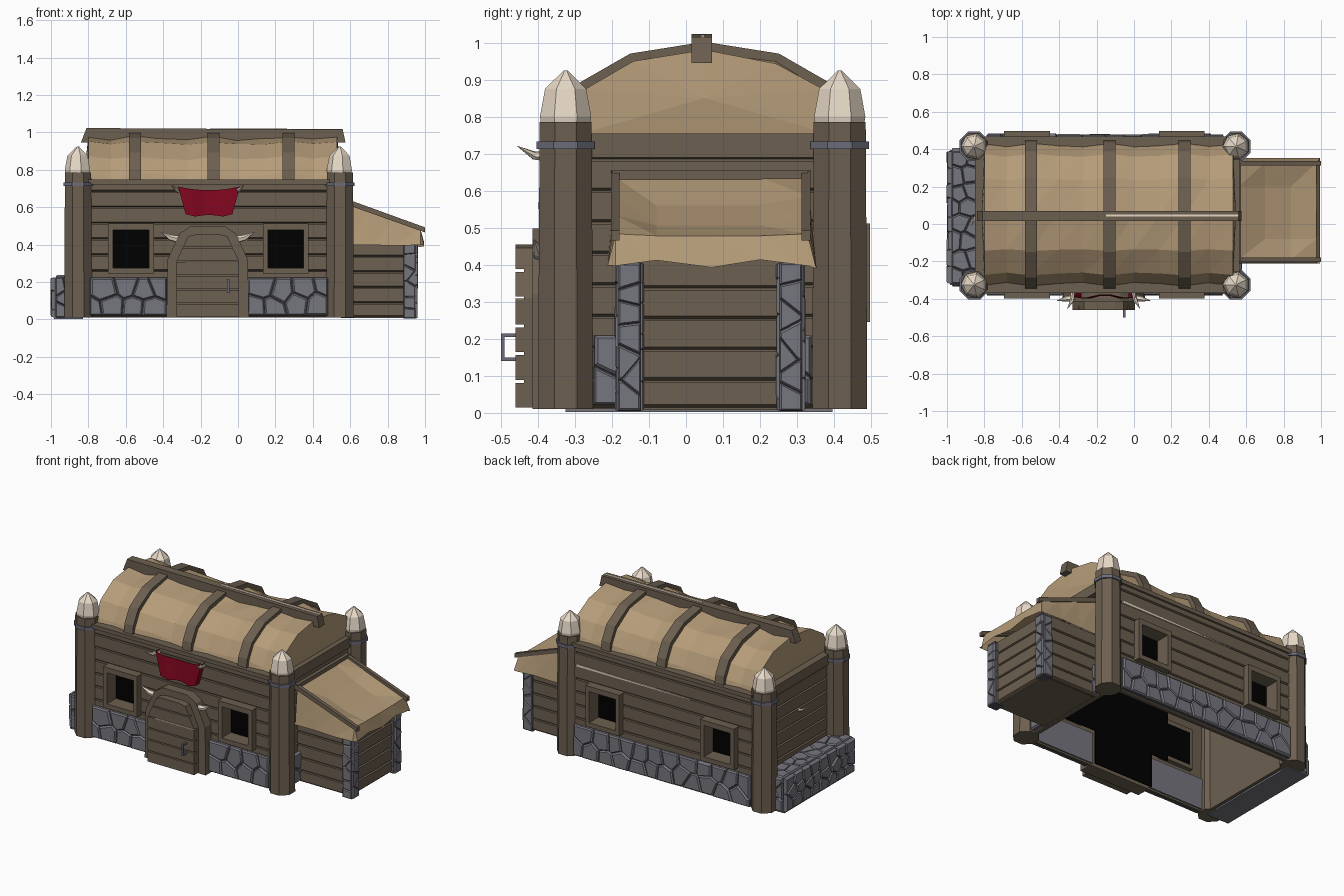
import bpy, bmesh, math, random
from mathutils import Vector as V

if "Cube" in bpy.data.objects:
    bpy.data.objects.remove(bpy.data.objects["Cube"])
random.seed(4)

def material(name, r, g, b):
    m = bpy.data.materials.new(name)
    m.diffuse_color = (r, g, b, 1)
    m.use_nodes = True
    m.node_tree.nodes["Principled BSDF"].inputs["Base Color"].default_value = m.diffuse_color
    return m
WOOD = material("wood", .15, .115, .08)
HIDE = material("tan_hide", .46, .33, .19)
STONE = material("grey_stone", .18, .18, .21)
MORTAR = material("dark_mortar", .08, .08, .095)
BONE = material("bone", .84, .73, .60)
RED = material("red_cloth", .22, .002, .014)
BLACK = material("black", 0, 0, 0)
IRON = material("iron", .15, .15, .20)

def finish(bm, name, mat):
    bmesh.ops.recalc_face_normals(bm, faces=bm.faces[:])
    me = bpy.data.meshes.new(name)
    bm.to_mesh(me)
    bm.free()
    me.materials.append(mat)
    bpy.context.collection.objects.link(bpy.data.objects.new(name, me))

def loft(bm, rings):
    vs = [[bm.verts.new(p) for p in r] for r in rings]
    n = len(vs[0])
    for a, b in zip(vs, vs[1:]):
        for i in range(n):
            bm.faces.new((a[i], a[(i + 1) % n], b[(i + 1) % n], b[i]))
    bm.faces.new(vs[0])
    bm.faces.new(vs[-1])

def prism(bm, pts, axis, a, b):
    put = (lambda p, t: V((t, p[0], p[1]))) if axis == 'x' else (lambda p, t: V((p[0], t, p[1])))
    loft(bm, [[put(p, t) for p in pts] for t in (a, b)])

def box(bm, x0, x1, y0, y1, z0, z1):
    prism(bm, [(x0, z0), (x1, z0), (x1, z1), (x0, z1)], 'y', y0, y1)

def plank(bm, axis, face, back, a, b, z0, z1):
    # board with an undercut lower edge, which makes the seam
    inner = face + math.copysign(.015, back - face)
    prism(bm, [(back, z0), (inner, z0), (inner, z0 + .005), (face, z0 + .012), (face, z1), (back, z1)], axis, a, b)

def lathe(bm, x, y, rings, n=8):
    loft(bm, [[V((x + r * math.cos(math.tau * (i + .5) / n), y + r * math.sin(math.tau * (i + .5) / n), z))
               for i in range(n)] for r, z in rings])

def grid(bm, rows):
    vs = [[bm.verts.new(p) for p in r] for r in rows]
    for a, b in zip(vs, vs[1:]):
        for i in range(len(a) - 1):
            q = (a[i], a[i + 1], b[i + 1], b[i])
            bm.faces.new(q[:3])
            bm.faces.new((q[0], q[2], q[3]))

def clip(poly, p, n):
    # keep the side of a 2D polygon where (q - p).n <= 0
    out = []
    for a, b in zip(poly, poly[1:] + poly[:1]):
        da, db = (a - p).dot(n), (b - p).dot(n)
        if da <= 0:
            out.append(a)
        if da * db < 0:
            out.append(a.lerp(b, da / (da - db)))
    return out

def stones(bm, o, u, v, w, h, depth=.02, size=.11):
    # irregular cells with chamfered faces filling a rectangle
    o, u, v = V(o), V(u), V(v)
    nrm = u.cross(v)
    nx, ny = max(1, round(w / size)), max(1, round(h / size))
    seeds = [V(((i + .5 + .5 * (j % 2 - .5) + random.uniform(-.28, .28)) * w / nx,
                (j + .5 + random.uniform(-.25, .25)) * h / ny)) for i in range(nx) for j in range(ny)]
    for s in seeds:
        poly = [V((0, 0)), V((w, 0)), V((w, h)), V((0, h))]
        for t in seeds:
            if t is not s and poly:
                poly = clip(poly, (s + t) / 2, t - s)
        if len(poly) < 3:
            continue
        c = sum(poly, V((0, 0))) / len(poly)
        d = depth * random.uniform(.8, 1.1)
        loft(bm, [[o + u * q.x + v * q.y + nrm * (d * k) for q in (c + (p - c) * f for p in poly)]
                  for f, k in ((.98, 0), (.96, .6), (.83, 1))])

def horn(bm, p0, p1, p2, r):
    rings = []
    for p, s in ((p0, 1), (p1, .75), (p2, .05)):
        d = V(p2) - V(p0)
        a = d.orthogonal().normalized()
        b = d.cross(a).normalized()
        rings.append([V(p) + (a * math.cos(k * math.tau / 6) + b * math.sin(k * math.tau / 6)) * r * s for k in range(6)])
    loft(bm, rings)

# plank walls, long sides split around the windows
WINDOWS = (-.572, .256)
bm = bmesh.new()
for k in range(9):
    z0, z1 = max(.01, .085 * k), min(.745, .085 * (k + 1))
    cuts = [-.82, WINDOWS[0] - .11, WINDOWS[0] + .11, WINDOWS[1] - .11, WINDOWS[1] + .11, .53]
    spans = zip(cuts[::2], cuts[1::2]) if 3 <= k <= 5 else [(-.82, .53)]
    for a, b in spans:
        plank(bm, 'x', -.355, -.325, a, b, z0, z1)
        plank(bm, 'x', .455, .425, a, b, z0, z1)
    plank(bm, 'y', -.84, -.805, -.32, .42, z0, z1)
    plank(bm, 'y', .55, .515, -.32, .42, z0, z1)
finish(bm, "wall_planks", WOOD)
# inside of the front wall, dark above the footing and in the doorway
bm = bmesh.new()
box(bm, -.5, .5, -.298, -.29, .23, .74)
box(bm, -.38, .05, -.298, -.29, .01, .23)
finish(bm, "dark_interior", BLACK)

# stone footings
bm, mo = bmesh.new(), bmesh.new()
for x0, x1 in ((-.79, -.38), (.05, .48)):
    stones(bm, (x0, -.362, .02), (1, 0, 0), (0, 0, 1), x1 - x0, .205)
    box(mo, x0, x1, -.365, -.34, .02, .22)
    box(bm, x0, x1, -.323, -.315, .02, .22)
stones(bm, (.48, .462, .02), (-1, 0, 0), (0, 0, 1), 1.27, .205)
box(mo, -.79, .48, .44, .465, .02, .22)
stones(bm, (.555, -.25, .02), (0, 1, 0), (0, 0, 1), .59, .19)
stones(bm, (-.975, .39, .01), (0, -1, 0), (0, 0, 1), .71, .215, .025, .085)
stones(bm, (-.975, -.32, .215), (1, 0, 0), (0, 1, 0), .135, .71, .02, .085)
stones(bm, (-.975, -.315, .01), (1, 0, 0), (0, 0, 1), .135, .215, .02, .085)
stones(bm, (-.84, .385, .01), (-1, 0, 0), (0, 0, 1), .135, .215, .02, .085)
box(mo, -.98, -.83, -.32, .39, .008, .22)
box(bm, -.985, -.83, -.325, .395, .003, .012)
# annex corner pillars
for y0 in (-.184, .252):
    box(mo, .885, .95, y0, y0 + .062, .005, .42)
    stones(bm, (.948, y0, .005), (0, 1, 0), (0, 0, 1), .062, .40, .014, .06)
    stones(bm, (.885, y0 + .002, .005), (1, 0, 0), (0, 0, 1), .065, .40, .01, .06)
    stones(bm, (.95, y0 + .060, .005), (-1, 0, 0), (0, 0, 1), .065, .40, .01, .06)
finish(bm, "stones", STONE)
finish(mo, "mortar", MORTAR)

# corner posts with iron bands and bone tips
bm, ir, tip = bmesh.new(), bmesh.new(), bmesh.new()
for x in (-.855, .545):
    for y in (-.325, .415):
        lathe(bm, x, y, [(.08, .01), (.079, .3), (.076, .785)])
        lathe(ir, x, y, [(.085, .712), (.085, .733)])
        lathe(tip, x, y, [(.068, .78), (.071, .80), (.057, .875), (.005, .925)], 7)
# eave and tie beams
for y0, y1 in ((-.368, -.30), (.40, .468)):
    box(bm, -.8, .53, y0, y1, .722, .748)
for x0, x1 in ((-.85, -.78), (.51, .565)):
    box(bm, x0, x1, -.32, .41, .69, .755)
finish(bm, "posts_and_beams", WOOD)
finish(ir, "post_bands", IRON)
finish(tip, "post_tips", BONE)

# arched hide roof sagging between ribs
HALF = [(.395, .74), (.385, .80), (.335, .89), (.20, .968), (0, 1.0)]
def arch(s):
    h = [(w * (1 - s / .4), z - (s if z > .75 else 0)) for w, z in HALF]
    return [(.05 - w, z) for w, z in h] + [(.05 + w, z) for w, z in h[-2::-1]]
bm = bmesh.new()
rows = []
for x, s in ((-.80, .015), (-.68, .03), (-.55, .012), (-.41, .024), (-.27, .03), (-.13, .012), (.0, .03),
             (.14, .024), (.27, .012), (.40, .028), (.53, .015)):
    rows.append([V((x, y, z - (random.uniform(0, .01) if z > .75 else 0))) for y, z in arch(s)])
grid(bm, rows)
for r, dx in ((rows[0], -.015), (rows[-1], .015)):
    c = bm.verts.new((r[0].x + dx, .05, .85))
    ring = [bm.verts.new(p) for p in r]
    for a, b in zip(ring, ring[1:] + ring[:1]):
        bm.faces.new((a, b, c))
finish(bm, "roof_hide", HIDE)
bm = bmesh.new()
for x in (-.55, -.13, .27):
    lo, hi = arch(-.002), arch(.03)
    for a, b, c, d in zip(lo, hi, lo[1:], hi[1:]):
        prism(bm, [a, c, d, b], 'x', x - .032, x + .032)
finish(bm, "roof_ribs", WOOD)
bm = bmesh.new()
prism(bm, [(-.84, .945), (.575, .945), (.56, 1.015), (-.81, 1.023)], 'y', .015, .07)
finish(bm, "ridge_beam", WOOD)
# pale splintered edges on ridge, back wall and door
bm = bmesh.new()
prism(bm, [(-.15, 1.015), (.56, 1.012), (.56, 1.018), (-.15, 1.021)], 'y', .04, .05)
prism(bm, [(-.35, .597), (.47, .597), (.47, .612), (-.35, .6)], 'y', .45, .459)
box(bm, -.28, .0, -.461, -.43, .306, .310)
finish(bm, "pale_splinters", BONE)

# deep windows, front and back
bm, gl = bmesh.new(), bmesh.new()
for x in WINDOWS:
    for w, s in ((-.352, -1), (.452, 1)):
        y0, y1 = sorted((w - s * .055, w + s * .045))
        for sx in (-1, 1):
            box(bm, *sorted((x + sx * .095, x + sx * .122)), y0, y1, .245, .512)
        box(bm, x - .095, x + .095, y0, y1, .245, .275)
        box(bm, x - .095, x + .095, y0, y1, .478, .512)
        box(gl, x - .098, x + .098, *sorted((w - s * .05, w - s * .058)), .27, .482)
finish(bm, "window_frames", WOOD)
finish(gl, "window_openings", BLACK)

# arched door frame, planked door and handle
FRAME = [(.22, .01), (.215, .32), (.15, .46), (.09, .498)]
DOOR = [(.168, .015), (.168, .31), (.105, .445), (.06, .455)]
def full(h):
    return [V((-.162 + w, z)) for w, z in h] + [V((-.162 - w, z)) for w, z in h[::-1]]
bm = bmesh.new()
prism(bm, full(FRAME), 'y', -.415, -.34)
prism(bm, full(DOOR), 'y', -.438, -.41)
for k in range(6):
    p = clip(full(DOOR), V((0, .075 * k + .081)), V((0, 1)))
    p = clip(p, V((0, .075 * k + .014)), V((0, -1)))
    prism(bm, p, 'y', -.46, -.412)
finish(bm, "door", WOOD)
bm = bmesh.new()
box(bm, -.058, -.046, -.5, -.49, .14, .215)
for z in (.14, .205):
    box(bm, -.058, -.046, -.49, -.455, z, z + .01)
finish(bm, "door_handle", IRON)

# horns beside the door, on the banner and the left wall
bm = bmesh.new()
for s in (-1, 1):
    cx = -.162
    horn(bm, (cx + s * .155, -.395, .428), (cx + s * .20, -.40, .437), (cx + s * .25, -.41, .468), .021)
    horn(bm, (cx + s * .16, -.35, .69), (cx + s * .17, -.41, .695), (cx + s * .195, -.455, .72), .015)
horn(bm, (-.83, .04, .50), (-.85, .03, .50), (-.87, -.01, .51), .012)
finish(bm, "horns", BONE)

# hanging red banner
bm = bmesh.new()
rows = []
for t, hw in ((0, .165), (.5, .145), (1, .125)):
    rows.append([V((-.155 + hw * u, -.385 + .01 * math.cos(u * 4) - .006 * t,
                    .71 - .02 * (1 - u * u) * (1 - t) - t * (.155 + .008 * math.cos(u * 9)))) for u in (-1, -.6, -.2, .2, .6, 1)])
grid(bm, rows)
for i in (0, -1):
    grid(bm, [[r[i] for r in rows], [V((r[i].x, -.355, r[i].z)) for r in rows]])
finish(bm, "banner", RED)

# annex walls
bm = bmesh.new()
for k in range(5):
    z0, z1 = max(.01, .083 * k), .083 * (k + 1)
    plank(bm, 'x', -.172, -.145, .545, .90, z0, z1)
    plank(bm, 'x', .312, .285, .545, .90, z0, z1)
    plank(bm, 'y', .935, .905, -.14, .28, z0, z1)
box(bm, .55, .92, -.15, .29, .008, .014)
finish(bm, "annex_planks", WOOD)

# annex hide roof with drooping edges and side rails
bm = bmesh.new()
rows = []
YS = (-.212, -.19, -.08, .07, .2, .328, .352)
for x in (.56, .70, .84, .975, .995):
    top = .637 - (x - .56) * .37
    row = []
    for i, y in enumerate(YS):
        edge = i in (0, 6)
        z = .387 + .012 * random.random() if edge else top - (.03 * math.sin(math.pi * (x - .56) / .44) if 1 < i < 5 else 0)
        if x > .98 and not edge:
            z = .40 + random.uniform(-.008, .02)
        row.append(V((x, y, z)))
    rows.append(row)
grid(bm, rows)
finish(bm, "annex_hide", HIDE)
bm = bmesh.new()
for y in (-.203, .312):
    prism(bm, [(.55, .655), (1.0, .492), (1.0, .465), (.55, .625)], 'y', y, y + .024)
box(bm, .55, .572, -.2, .33, .628, .655)
finish(bm, "annex_rails", WOOD)
